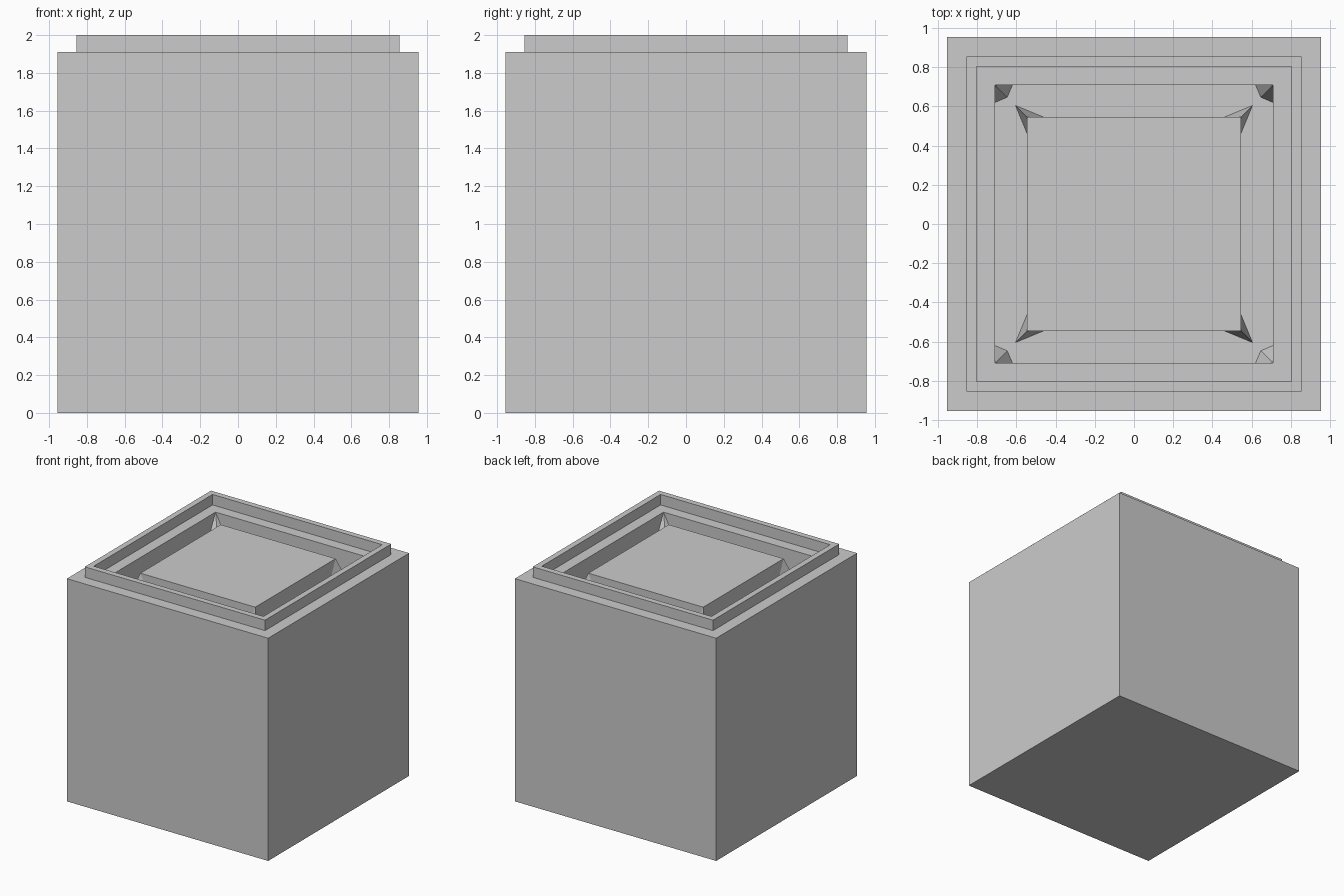
import bpy
import bmesh

if "Cube" in bpy.data.objects:
    bpy.data.objects.remove(bpy.data.objects["Cube"])

LEDGE, RIM, FLOOR = 1.91, 2.0, 1.73

bm = bmesh.new()


def turn(p, k):
    """Rotate a point by k quarter turns about z."""
    x, y, z = p
    for _ in range(k % 4):
        x, y = -y, x
    return (x, y, z)


def four(p):
    """The four quarter-turn copies of a corner point."""
    return [bm.verts.new(turn(p, k)) for k in range(4)]


# Outer walls, top ledge, raised rim and inner ledge: a square profile sweep
profile = [(0.955, 0), (0.955, LEDGE), (0.855, LEDGE), (0.855, RIM),
           (0.805, RIM), (0.805, LEDGE), (0.71, LEDGE)]
rings = [four((r, r, z)) for r, z in profile]
for lower, upper in zip(rings, rings[1:]):
    for k in range(4):
        n = (k + 1) % 4
        bm.faces.new((lower[k], lower[n], upper[n], upper[k]))
bm.faces.new(rings[0][::-1])


# Foot of a channel wall at each corner: side point, corner point, side point
def corner_foot(half, cut, tip):
    return (four((half, half - cut, FLOOR)), four((tip, tip, FLOOR)),
            four((half - cut, half, FLOOR)))


pit_top = rings[-1]
pit_a, pit_tip, pit_b = corner_foot(0.71, 0.09, 0.647)
mid_top = four((0.545, 0.545, LEDGE))
mid_a, mid_tip, mid_b = corner_foot(0.545, 0.085, 0.605)

# Channel: walls, folded corner facets and floor on each side
for k in range(4):
    n = (k + 1) % 4
    bm.faces.new((pit_top[k], pit_top[n], pit_a[n], pit_b[k]))
    bm.faces.new((mid_top[n], mid_top[k], mid_b[k], mid_a[n]))
    for top, a, tip, b in ((pit_top, pit_a, pit_tip, pit_b),
                           (mid_top, mid_a, mid_tip, mid_b)):
        bm.faces.new((top[k], a[k], tip[k]))
        bm.faces.new((top[k], tip[k], b[k]))
    bm.faces.new((pit_tip[k], pit_b[k], pit_a[n], pit_tip[n],
                  mid_tip[n], mid_a[n], mid_b[k], mid_tip[k]))

# Flat top of the central block
bm.faces.new(mid_top)

bmesh.ops.recalc_face_normals(bm, faces=bm.faces)
mesh = bpy.data.meshes.new("planter_box")
bm.to_mesh(mesh)
bm.free()
box = bpy.data.objects.new("planter_box", mesh)
bpy.context.collection.objects.link(box)
